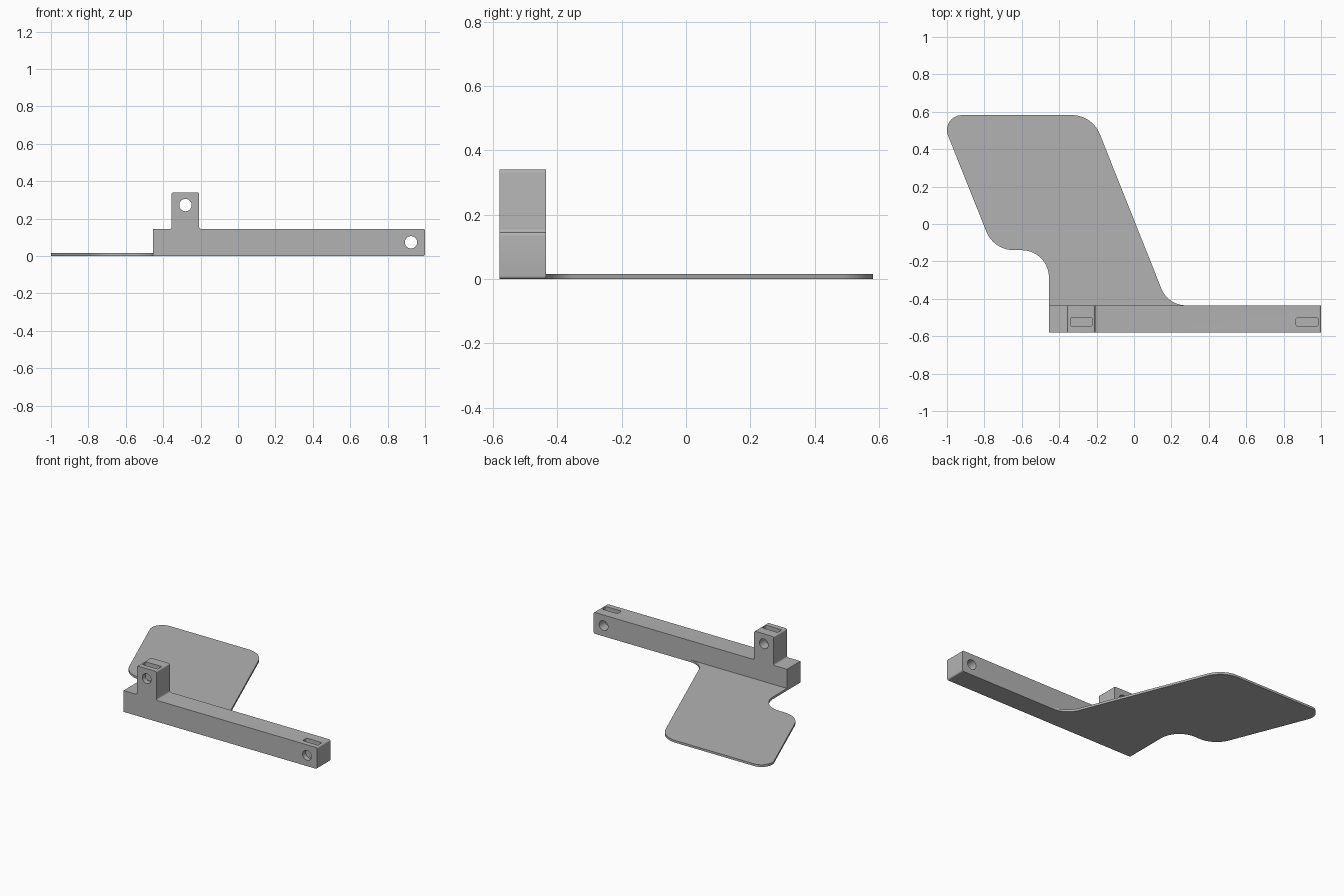
import bpy, bmesh, math
from mathutils import Vector

if "Cube" in bpy.data.objects:
    bpy.data.objects.remove(bpy.data.objects["Cube"], do_unlink=True)

grey = bpy.data.materials.new("plain_grey")
grey.use_nodes = True
colour = (0.45, 0.45, 0.45, 1)
grey.diffuse_color = colour
grey.node_tree.nodes["Principled BSDF"].inputs["Base Color"].default_value = colour


def rounded(corners, steps=10):
    """Outline from (x, y, radius) corners; a radius of None is a guide point, left out."""
    out = []
    for i, (x, y, r) in enumerate(corners):
        p = Vector((x, y))
        if r is None:
            continue
        if r == 0:
            out.append(p)
            continue
        a = (Vector(corners[i - 1][:2]) - p).normalized()
        b = (Vector(corners[(i + 1) % len(corners)][:2]) - p).normalized()
        half = a.angle(b) / 2
        centre = p + (a + b).normalized() * r / math.sin(half)
        start = p + a * r / math.tan(half) - centre
        end = p + b * r / math.tan(half) - centre
        sweep = start.angle(end)
        for k in range(steps + 1):
            t = k / steps
            out.append(centre + (start * math.sin((1 - t) * sweep)
                                 + end * math.sin(t * sweep)) / math.sin(sweep))
    return out


def extrude(name, outline, low, high, upright=False):
    """Extrude an outline along z, or along y when upright."""
    place = (lambda p: (p.x, low, p.y)) if upright else (lambda p: (p.x, p.y, low))
    depth = Vector((0, high - low, 0)) if upright else Vector((0, 0, high - low))
    bm = bmesh.new()
    face = bm.faces.new([bm.verts.new(place(p)) for p in outline])
    grown = bmesh.ops.extrude_face_region(bm, geom=[face])
    bmesh.ops.translate(bm, vec=depth,
                        verts=[g for g in grown["geom"] if isinstance(g, bmesh.types.BMVert)])
    bmesh.ops.recalc_face_normals(bm, faces=bm.faces)
    mesh = bpy.data.meshes.new(name)
    bm.to_mesh(mesh)
    bm.free()
    mesh.materials.append(grey)
    obj = bpy.data.objects.new(name, mesh)
    bpy.context.collection.objects.link(obj)
    return obj


def cut(target, cutter):
    """Subtract a cutter and discard it."""
    bpy.context.view_layer.objects.active = target
    mod = target.modifiers.new("cut", "BOOLEAN")
    mod.operation = "DIFFERENCE"
    mod.solver = "EXACT"
    mod.object = cutter
    bpy.ops.object.modifier_apply(modifier=mod.name)
    bpy.data.objects.remove(cutter, do_unlink=True)


front, back = -0.58, -0.435
bar_top, post_top = 0.145, 0.34
left_end, soft = -0.455, 0.01

# Bar with an upright post, as one side profile
arm = extrude("mounting_arm", rounded([
    (left_end, 0, 0), (1, 0, soft), (1, bar_top, soft),
    (-0.208, bar_top, soft), (-0.208, post_top, soft),
    (-0.355, post_top, soft), (-0.355, bar_top, soft),
    (left_end, bar_top, 0)], steps=5), front, back, upright=True)

# Bolt holes with a nut slot open at the top
for x, z, top in ((-0.281, 0.272, post_top), (0.925, 0.073, bar_top)):
    ring = [Vector((x + 0.033 * math.cos(a), z + 0.033 * math.sin(a)))
            for a in (math.tau * k / 32 for k in range(32))]
    cut(arm, extrude("bolt_hole", ring, front - 0.05, back + 0.05, upright=True))
    slot = rounded([(x - 0.058, -0.545, 0.006), (x + 0.058, -0.545, 0.006),
                    (x + 0.058, -0.501, 0.006), (x - 0.058, -0.501, 0.006)], steps=4)
    cut(arm, extrude("nut_slot", slot, z - 0.052, top + 0.05))

# Thin slanted plate, meeting the back of the bar
plate = extrude("slanted_plate", rounded([
    (left_end, back, 0), (left_end, -0.14, 0.145), (-0.75, -0.14, 0.16),
    (-1.038, 0.582, 0.08), (-0.223, 0.582, 0.16),
    (0.182, back, 0.14), (0.5, back, None)], steps=14), 0, 0.015)

for obj in (arm, plate):
    bpy.ops.object.select_all(action="DESELECT")
    obj.select_set(True)
    bpy.context.view_layer.objects.active = obj
    bpy.ops.object.shade_smooth_by_angle(angle=math.radians(30))
